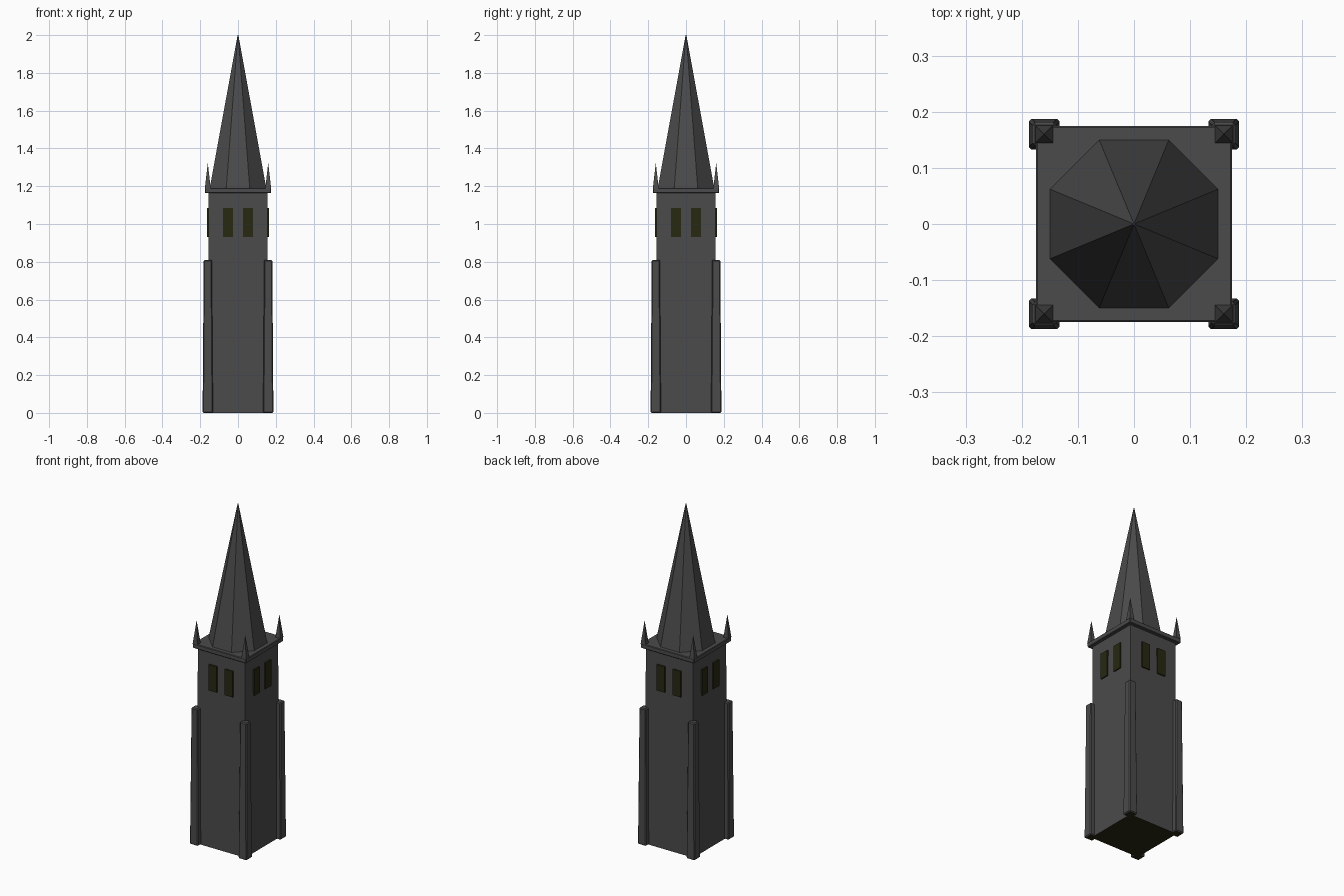
import bpy, bmesh, math
from mathutils import Matrix

if "Cube" in bpy.data.objects:
    bpy.data.objects.remove(bpy.data.objects["Cube"])


def material(name, rgb):
    m = bpy.data.materials.new(name)
    m.diffuse_color = (*rgb, 1)
    m.use_nodes = True
    m.node_tree.nodes["Principled BSDF"].inputs["Base Color"].default_value = m.diffuse_color
    return m


STONE = material("dark_grey_stone", (0.07, 0.07, 0.07))
DARK = material("dark_olive", (0.021, 0.021, 0.006))


def prism(name, sides, r1, r2, z0, z1, x=0, y=0, bevel=0, dark_base=False):
    """Upright tapered prism; r1 and r2 are the flat-to-centre distances."""
    k = 1 / math.cos(math.pi / sides)
    bm = bmesh.new()
    bmesh.ops.create_cone(bm, cap_ends=True, segments=sides, radius1=r1 * k,
                          radius2=r2 * k, depth=z1 - z0)
    bm.transform(Matrix.Translation((x, y, (z0 + z1) / 2))
                 @ Matrix.Rotation(math.pi / sides, 4, 'Z'))
    # make sure the flats face the axes
    if bevel:
        bmesh.ops.bevel(bm, geom=bm.edges[:], offset=bevel, segments=1,
                        affect='EDGES', profile=0.5)
    bm.normal_update()
    if dark_base:
        for f in bm.faces:
            f.material_index = int(f.normal.z < -0.9)
    return finish(name, bm, [STONE, DARK] if dark_base else [STONE])


def finish(name, bm, mats):
    me = bpy.data.meshes.new(name)
    bm.to_mesh(me)
    bm.free()
    for m in mats:
        me.materials.append(m)
    ob = bpy.data.objects.new(name, me)
    bpy.context.collection.objects.link(ob)
    return ob


# Tower shaft, cornice and spire
prism("tower_shaft", 4, 0.16, 0.155, 0, 1.17, dark_base=True)
prism("cornice", 4, 0.175, 0.175, 1.163, 1.19, bevel=0.003)
prism("spire", 8, 0.15, 0.002, 1.188, 2.0)

# Corner buttresses and pinnacles
for sx in (-1, 1):
    for sy in (-1, 1):
        prism("buttress", 4, 0.0275, 0.0215, 0, 0.81, sx * 0.16, sy * 0.16,
              bevel=0.005, dark_base=True)
        prism("pinnacle", 4, 0.0155, 0.0005, 1.188, 1.32, sx * 0.16, sy * 0.16)

# Paired belfry windows on all four sides, as thin plates
bm = bmesh.new()
for i in range(4):
    for x in (-0.053, 0.053):
        bmesh.ops.create_cube(bm, size=1, matrix=(
            Matrix.Rotation(i * math.pi / 2, 4, 'Z')
            @ Matrix.Translation((x, -0.1585, 1.009))
            @ Matrix.Diagonal((0.053, 0.009, 0.154, 1))))
finish("belfry_windows", bm, [DARK])
